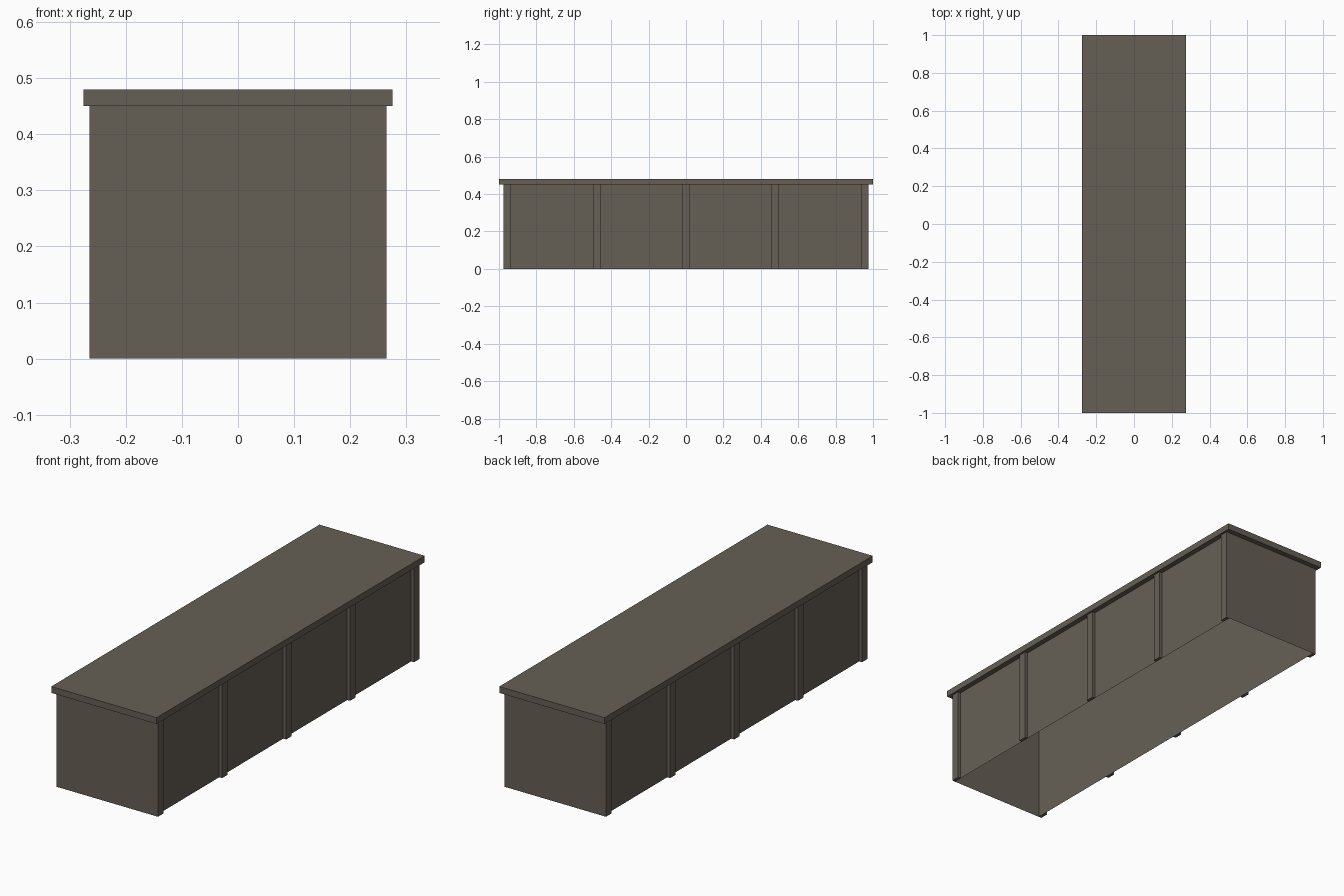
import bpy
import bmesh
from mathutils import Vector

if "Cube" in bpy.data.objects:
    bpy.data.objects.remove(bpy.data.objects["Cube"])

stone = bpy.data.materials.new("grey_brown")
stone.diffuse_color = (0.133, 0.115, 0.091, 1.0)
stone.use_nodes = True
stone.node_tree.nodes["Principled BSDF"].inputs["Base Color"].default_value = stone.diffuse_color

WALL_X, POST_X, END_Y = 0.25, 0.265, 0.975
BODY_H, TOP_H = 0.45, 0.48
POST_W = 0.04


def box(name, lo, hi, open_dirs=()):
    """Box between two corners, leaving out faces that point along open_dirs."""
    lo, hi = Vector(lo), Vector(hi)
    bm = bmesh.new()
    bmesh.ops.create_cube(bm, size=1)
    for v in bm.verts:
        v.co = (lo + hi) / 2 + v.co * (hi - lo)
    bm.normal_update()
    drop = [f for f in bm.faces
            if any(f.normal.dot(Vector(d)) > 0.9 for d in open_dirs)]
    bmesh.ops.delete(bm, geom=drop, context='FACES')
    mesh = bpy.data.meshes.new(name)
    bm.to_mesh(mesh)
    bm.free()
    mesh.materials.append(stone)
    obj = bpy.data.objects.new(name, mesh)
    bpy.context.collection.objects.link(obj)
    return obj


# Thin walls, open underneath and closed above by the slab
box("walls", (-WALL_X, -END_Y, 0), (WALL_X, END_Y, BODY_H),
    [(0, 0, 1), (0, 0, -1)])

# Overhanging top slab
box("top_slab", (-0.275, -1, BODY_H), (0.275, 1, TOP_H))

# Five shallow posts along each long side, the outer ones flush with the ends
span = 2 * END_Y - POST_W
for side, label in ((1, "right"), (-1, "left")):
    for i in range(5):
        y = -END_Y + span * i / 4
        xs = sorted((side * WALL_X, side * POST_X))
        box(f"{label}_post_{i + 1}", (xs[0], y, 0), (xs[1], y + POST_W, BODY_H),
            [(-side, 0, 0), (0, 0, 1)])
